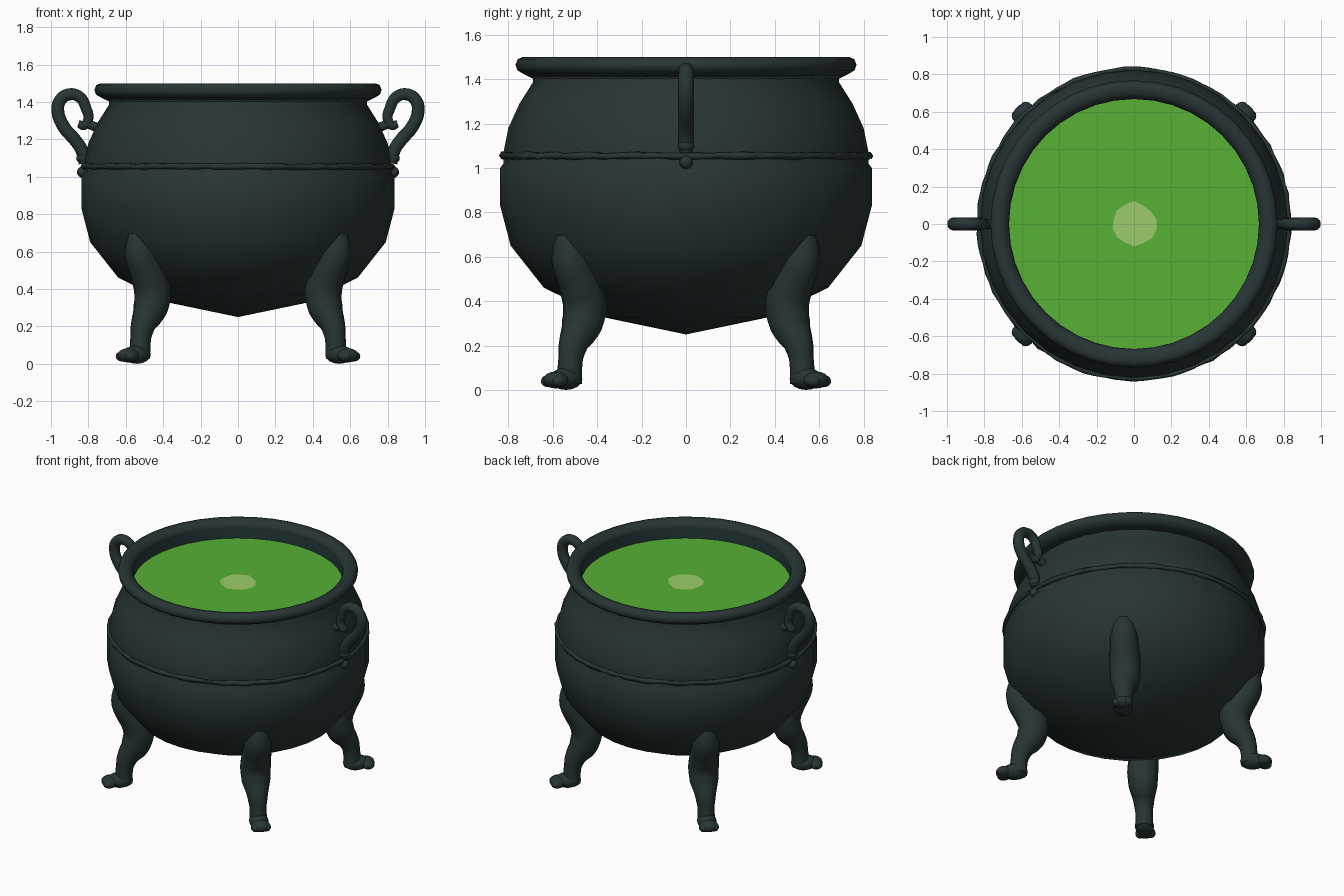
import bpy, bmesh, math, random
from mathutils import Vector, Matrix

random.seed(4)
scene = bpy.context.scene
if "Cube" in bpy.data.objects:
    bpy.data.objects.remove(bpy.data.objects["Cube"], do_unlink=True)


def material(name, rgb):
    m = bpy.data.materials.new(name)
    m.use_nodes = True
    m.diffuse_color = (*rgb, 1)
    bsdf = m.node_tree.nodes["Principled BSDF"]
    bsdf.inputs["Base Color"].default_value = (*rgb, 1)
    bsdf.inputs["Roughness"].default_value = 0.8
    return m


iron = material("dark iron", (0.021, 0.035, 0.036))
inner_iron = material("inner teal iron", (0.018, 0.045, 0.048))
brew_green = material("green brew", (0.095, 0.44, 0.035))
pale_green = material("pale green", (0.34, 0.6, 0.15))


def finish(bm, name, mat, smooth=True):
    bmesh.ops.recalc_face_normals(bm, faces=bm.faces)
    mesh = bpy.data.meshes.new(name)
    bm.to_mesh(mesh)
    bm.free()
    mesh.materials.append(mat)
    for p in mesh.polygons:
        p.use_smooth = smooth
    obj = bpy.data.objects.new(name, mesh)
    scene.collection.objects.link(obj)
    return obj


def lathe(name, profile, mat, steps=32, closed=False, jitter=0):
    """Spin a radius/height profile around the z axis."""
    bm = bmesh.new()
    verts = [bm.verts.new((r, 0, z)) for r, z in profile]
    ends = verts[1:] + verts[:1] if closed else verts[1:]
    edges = [bm.edges.new(pair) for pair in zip(verts, ends)]
    bmesh.ops.spin(bm, geom=verts + edges, cent=(0, 0, 0), axis=(0, 0, 1),
                   angle=math.tau, steps=steps)
    bmesh.ops.remove_doubles(bm, verts=bm.verts, dist=0.0005)
    for v in bm.verts:
        v.co += Vector([random.uniform(-jitter, jitter) for _ in range(3)])
    return finish(bm, name, mat)


def tube(name, points, mat):
    """Smooth tapered tube in the xz plane from (x, z, radius) points."""
    curve = bpy.data.curves.new(name, "CURVE")
    curve.dimensions = "3D"
    curve.bevel_depth = 1
    curve.bevel_resolution = 3
    curve.use_fill_caps = True
    curve.resolution_u = 5
    spline = curve.splines.new("BEZIER")
    spline.bezier_points.add(len(points) - 1)
    for bp, (x, z, r) in zip(spline.bezier_points, points):
        bp.co = (x, 0, z)
        bp.radius = r
        bp.handle_left_type = bp.handle_right_type = "AUTO"
    curve.materials.append(mat)
    obj = bpy.data.objects.new(name, curve)
    scene.collection.objects.link(obj)
    # Turn the curve into a mesh
    bpy.context.view_layer.update()
    mesh = bpy.data.meshes.new_from_object(
        obj.evaluated_get(bpy.context.evaluated_depsgraph_get()))
    bpy.data.objects.remove(obj)
    for p in mesh.polygons:
        p.use_smooth = True
    mesh_obj = bpy.data.objects.new(name, mesh)
    scene.collection.objects.link(mesh_obj)
    return mesh_obj


def blobs(name, items, mat):
    """Join stretched spheres given as (centre, size) pairs."""
    bm = bmesh.new()
    for centre, size in items:
        bmesh.ops.create_uvsphere(
            bm, u_segments=14, v_segments=8, radius=1,
            matrix=Matrix.Translation(centre) @ Matrix.Diagonal((*size, 1)))
    return finish(bm, name, mat)


def copies(obj, angles):
    """Place the part at each angle around the pot."""
    obj.rotation_euler.z = math.radians(angles[0])
    for a in angles[1:]:
        dup = obj.copy()
        dup.rotation_euler.z = math.radians(a)
        scene.collection.objects.link(dup)


# Pot body with its shoulder
lathe("pot_body", [(0, 0.25), (0.36, 0.325), (0.64, 0.46), (0.79, 0.65),
                   (0.837, 0.83), (0.837, 1.0), (0.822, 1.02), (0.822, 1.07),
                   (0.80, 1.18), (0.75, 1.29), (0.69, 1.385), (0.69, 1.44)], iron)

# Rolled rim and the inside wall
lathe("rim", [(0.685, 1.40), (0.735, 1.425), (0.76, 1.44), (0.768, 1.465),
              (0.758, 1.49), (0.735, 1.5), (0.70, 1.495), (0.675, 1.475),
              (0.668, 1.45)], iron, steps=40, closed=True)
lathe("inner_wall", [(0.67, 1.455), (0.668, 1.42), (0.675, 1.34)], inner_iron, steps=40)

# Rough cord around the belly
cord = [(0.826 + 0.014 * math.cos(a), 1.055 + 0.016 * math.sin(a))
        for a in (math.tau * i / 6 for i in range(6))]
lathe("belly_cord", cord, iron, steps=96, closed=True, jitter=0.005)

# Brew surface and its pale bubble patch
lathe("brew", [(0, 1.378), (0.672, 1.378)], brew_green, steps=40)
bm = bmesh.new()
bmesh.ops.create_circle(bm, cap_ends=True, segments=14, radius=0.118)
for v in bm.verts:
    v.co *= random.uniform(0.93, 1.06)
    v.co.z = 1.382
finish(bm, "bubble_patch", pale_green, smooth=False)

# Four bowed legs, modelled along +x then turned to the diagonals
diagonals = [45, 135, 225, 315]
copies(tube("leg", [(0.70, 0.77, 0.03), (0.735, 0.69, 0.068), (0.735, 0.59, 0.088),
                    (0.67, 0.46, 0.098), (0.645, 0.38, 0.10), (0.665, 0.29, 0.093),
                    (0.715, 0.21, 0.068), (0.735, 0.14, 0.056),
                    (0.742, 0.03, 0.056)], iron), diagonals)
copies(blobs("foot", [((0.765, 0, 0.05), (0.085, 0.062, 0.05)),
                      ((0.83, 0, 0.045), (0.056, 0.062, 0.038)),
                      ((0.84, 0.035, 0.04), (0.04, 0.03, 0.028)),
                      ((0.84, -0.035, 0.04), (0.04, 0.03, 0.028))], iron), diagonals)

# Scrolled handles with a stub and beads where they meet the pot
sides = [0, 180]
copies(tube("handle", [(0.853, 1.285, 0.02), (0.825, 1.275, 0.027), (0.80, 1.31, 0.028),
                       (0.812, 1.365, 0.03), (0.845, 1.425, 0.032),
                       (0.90, 1.441, 0.034), (0.95, 1.41, 0.035),
                       (0.963, 1.35, 0.036), (0.93, 1.265, 0.036),
                       (0.87, 1.195, 0.036), (0.835, 1.14, 0.036),
                       (0.825, 1.07, 0.028)], iron), sides)
copies(tube("handle_stub", [(0.73, 1.255, 0.03), (0.77, 1.27, 0.026),
                            (0.81, 1.285, 0.024)], iron), sides)
copies(blobs("handle_beads", [((0.832, 0, 1.10), (0.034, 0.036, 0.03)),
                              ((0.832, 0, 1.025), (0.03, 0.03, 0.03))], iron), sides)
